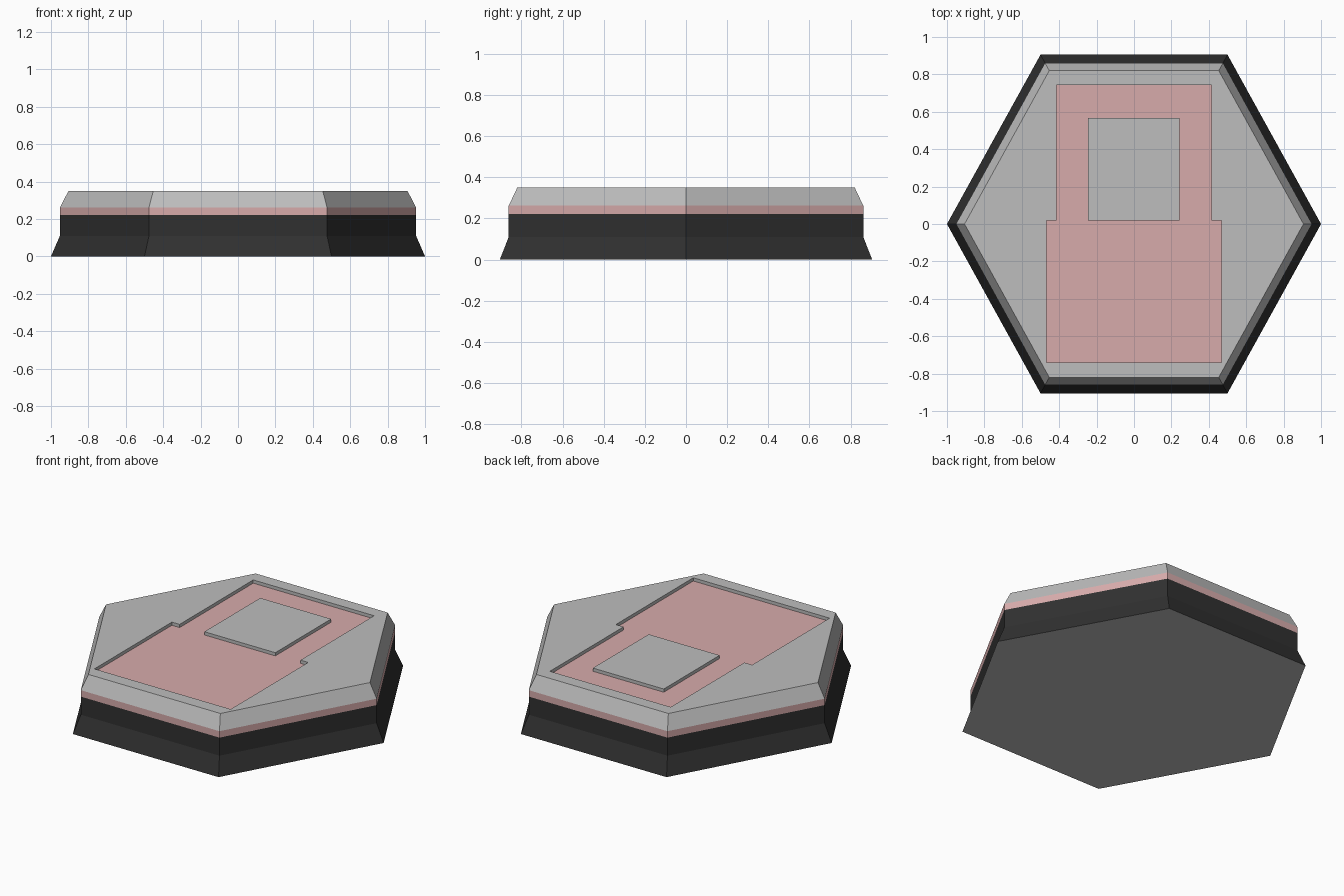
import bpy, bmesh

if "Cube" in bpy.data.objects:
    bpy.data.objects.remove(bpy.data.objects["Cube"])


def material(name, rgb):
    m = bpy.data.materials.new(name)
    m.diffuse_color = (*rgb, 1)
    m.use_nodes = True
    m.node_tree.nodes["Principled BSDF"].inputs["Base Color"].default_value = m.diffuse_color
    return m


MATS = [material("grey", (0.51, 0.51, 0.51)),
        material("pink", (0.68, 0.41, 0.41)),
        material("near_black", (0.03, 0.03, 0.03))]
GREY, PINK, DARK = range(3)
TOP, FLOOR = 0.35, 0.33


def loft(name, rings):
    """Closed solid through stacked rings of points."""
    bm = bmesh.new()
    loops = [[bm.verts.new(p) for p in ring] for ring in rings]
    n = len(loops[0])
    for a, b in zip(loops, loops[1:]):
        for i in range(n):
            j = (i + 1) % n
            bm.faces.new((a[i], a[j], b[j], b[i]))
    bm.faces.new(loops[0][::-1])
    bm.faces.new(loops[-1])
    bmesh.ops.recalc_face_normals(bm, faces=bm.faces)
    me = bpy.data.meshes.new(name)
    bm.to_mesh(me)
    bm.free()
    for m in MATS:
        me.materials.append(m)
    ob = bpy.data.objects.new(name, me)
    bpy.context.collection.objects.link(ob)
    return ob


# Hexagonal body: flared foot, upright wall, bevelled rim
HEX = [(1, 0), (0.5, 0.905), (-0.5, 0.905), (-1, 0), (-0.5, -0.905), (0.5, -0.905)]
LEVELS = [(1, 0), (0.952, 0.11), (0.952, 0.222), (0.952, 0.262), (0.906, TOP)]
body = loft("hexagonal_body", [[(x * s, y * s, z) for x, y in HEX] for s, z in LEVELS])

# Stepped panel cut into the top
half = [(0.468, -0.74), (0.468, 0.02), (0.415, 0.02), (0.415, 0.742)]
outline = half + [(-x, y) for x, y in reversed(half)]
cutter = loft("panel_cutter", [[(x, y, z) for x, y in outline] for z in (FLOOR, 0.5)])
cutter.hide_render = True
mod = body.modifiers.new("recess", 'BOOLEAN')
mod.operation = 'DIFFERENCE'
mod.solver = 'EXACT'
mod.object = cutter
bpy.context.view_layer.objects.active = body
bpy.ops.object.modifier_apply(modifier=mod.name)
bpy.data.objects.remove(cutter)

# Colours by height and direction: dark base, pink stripe and panel floor, grey rest
for p in body.data.polygons:
    z = p.center.z
    if p.normal.z < -0.9:
        p.material_index = GREY
    elif z < 0.222:
        p.material_index = DARK
    elif z < 0.262 or (p.normal.z > 0.9 and z < TOP - 0.005):
        p.material_index = PINK
    else:
        p.material_index = GREY

# Raised square pad inside the panel
pad = [(-0.245, 0.02), (0.242, 0.02), (0.242, 0.568), (-0.245, 0.568)]
loft("raised_pad", [[(x, y, z) for x, y in pad] for z in (FLOOR - 0.005, TOP)])
